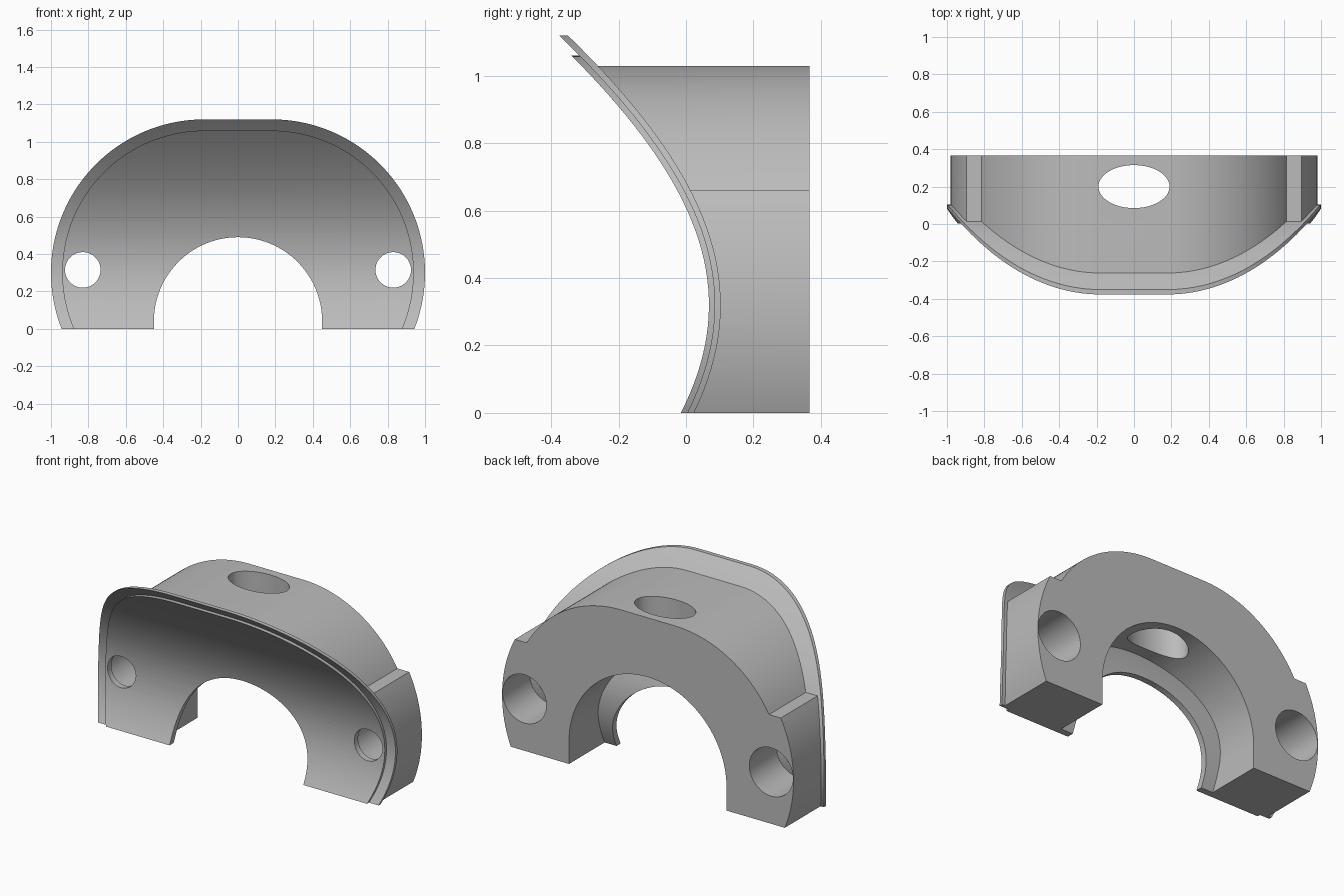
import bpy
import bmesh
import math

old = bpy.data.objects.get("Cube")
if old:
    bpy.data.objects.remove(old, do_unlink=True)

BACK = 0.367
CX, CZ = 0.18, 0.30      # centres of the two corner arcs of the outline


def prism(name, pts, axis, lo, hi):
    """Extrude a closed 2D outline along x, y or z."""
    place = {"x": lambda p, t: (t, p[0], p[1]),
             "y": lambda p, t: (p[0], t, p[1]),
             "z": lambda p, t: (p[0], p[1], t)}[axis]
    bm = bmesh.new()
    a = [bm.verts.new(place(p, lo)) for p in pts]
    b = [bm.verts.new(place(p, hi)) for p in pts]
    bm.faces.new(a)
    bm.faces.new(b[::-1])
    for i in range(len(pts)):
        j = (i + 1) % len(pts)
        bm.faces.new((a[i], b[i], b[j], a[j]))
    bmesh.ops.recalc_face_normals(bm, faces=bm.faces)
    mesh = bpy.data.meshes.new(name)
    bm.to_mesh(mesh)
    bm.free()
    ob = bpy.data.objects.new(name, mesh)
    bpy.context.collection.objects.link(ob)
    return ob


def combine(ob, other, operation):
    """Apply a boolean and discard the second object."""
    mod = ob.modifiers.new("boolean", 'BOOLEAN')
    mod.operation = operation
    mod.solver = 'EXACT'
    mod.object = other
    bpy.context.view_layer.update()
    deps = bpy.context.evaluated_depsgraph_get()
    mesh = bpy.data.meshes.new_from_object(ob.evaluated_get(deps))
    ob.modifiers.clear()
    ob.data = mesh
    bpy.data.objects.remove(other, do_unlink=True)
    return ob


def ellipse(cx, cy, rx, ry, n=64):
    return [(cx + rx * math.cos(2 * math.pi * i / n),
             cy + ry * math.sin(2 * math.pi * i / n)) for i in range(n)]


def mirrored(right):
    """Close an outline from its +x half, listed bottom to top."""
    return right + [(-x, z) for x, z in reversed(right)]


def arc(r, z0, z1, n=32):
    a0, a1 = math.asin((z0 - CZ) / r), math.asin(min(1, (z1 - CZ) / r))
    angles = [a0 + (a1 - a0) * i / n for i in range(n + 1)]
    return [(CX + r * math.cos(a), CZ + r * math.sin(a)) for a in angles]


def arch(r):
    return mirrored(arc(r, -0.1, CZ + r, 48))


def curve(offset, n=56):
    """Concave front profile in (y, z), moved back along its normal."""
    pts = []
    for i in range(n + 1):
        d = -0.55 + 1.6 * i / n
        root = math.sqrt(2.856 + 2.82 * d * d)
        slope = 2.82 * d / root
        k = offset / math.hypot(1, slope)
        pts.append((0.068 + 1.69 - root + k, CZ + 0.02 + d + k * slope))
    return pts


def sheet(front, back):
    return prism("sheet", curve(front) + curve(back)[::-1], "x", -1.5, 1.5)


def behind(offset, back):
    pts = curve(offset)
    return prism("behind", pts + [(back, pts[-1][1]), (back, pts[0][1])],
                 "x", -1.5, 1.5)


def bore(name, r, zc):
    pts = [(r, -0.3)] + [(r * math.cos(math.pi * i / 48),
                          zc + r * math.sin(math.pi * i / 48))
                         for i in range(49)] + [(-r, -0.3)]
    return prism(name, pts, "y", -1, 1)


# Main block: arched top with a raised shoulder on each side
block_outline = mirrored(arc(0.80, -0.1, 0.66) + arc(0.73, 0.66, 1.03))
clamp = prism("clamp_half", block_outline, "y", -1, 1)
combine(clamp, behind(0.026, BACK), 'INTERSECT')

# Thin curved flange and the smaller facing pad in front of it
flange = combine(prism("flange", arch(0.82), "y", -1, 1),
                 sheet(0.017, 0.035), 'INTERSECT')
pad = combine(prism("pad", arch(0.76), "y", -1, 1),
              sheet(0, 0.028), 'INTERSECT')
combine(clamp, flange, 'UNION')
combine(clamp, pad, 'UNION')

# Wide bore behind the flange, narrow lip through it
combine(clamp, combine(bore("wide_bore", 0.53, 0.14),
                       behind(0.036, 1.2), 'INTERSECT'), 'DIFFERENCE')
combine(clamp, bore("lip_bore", 0.45, 0.04), 'DIFFERENCE')

# Counterbored bolt holes
for side in (-1, 1):
    wide = prism("counterbore", ellipse(side * 0.83, 0.315, 0.147, 0.147),
                 "y", -1, 1)
    combine(clamp, combine(wide, behind(0.036, 1.2), 'INTERSECT'),
            'DIFFERENCE')
    combine(clamp, prism("bolt_hole", ellipse(side * 0.83, 0.315, 0.095, 0.095),
                         "y", -1, 1), 'DIFFERENCE')

# Oval opening in the top
combine(clamp, prism("top_opening", ellipse(0, 0.2, 0.19, 0.115),
                     "z", 0.45, 1.4), 'DIFFERENCE')

# Flat bottom
floor = [(-1.5, -1), (1.5, -1), (1.5, 1), (-1.5, 1)]
combine(clamp, prism("floor_cut", floor, "z", -1, 0), 'DIFFERENCE')

# Material and shading
grey = bpy.data.materials.new("plain_grey")
grey.use_nodes = True
colour = (0.5, 0.5, 0.5, 1)
grey.diffuse_color = colour
grey.node_tree.nodes["Principled BSDF"].inputs["Base Color"].default_value = colour
clamp.data.materials.clear()
clamp.data.materials.append(grey)
for face in clamp.data.polygons:
    face.material_index = 0

bpy.ops.object.select_all(action='DESELECT')
clamp.select_set(True)
bpy.context.view_layer.objects.active = clamp
bpy.ops.object.shade_smooth_by_angle(angle=math.radians(25))
